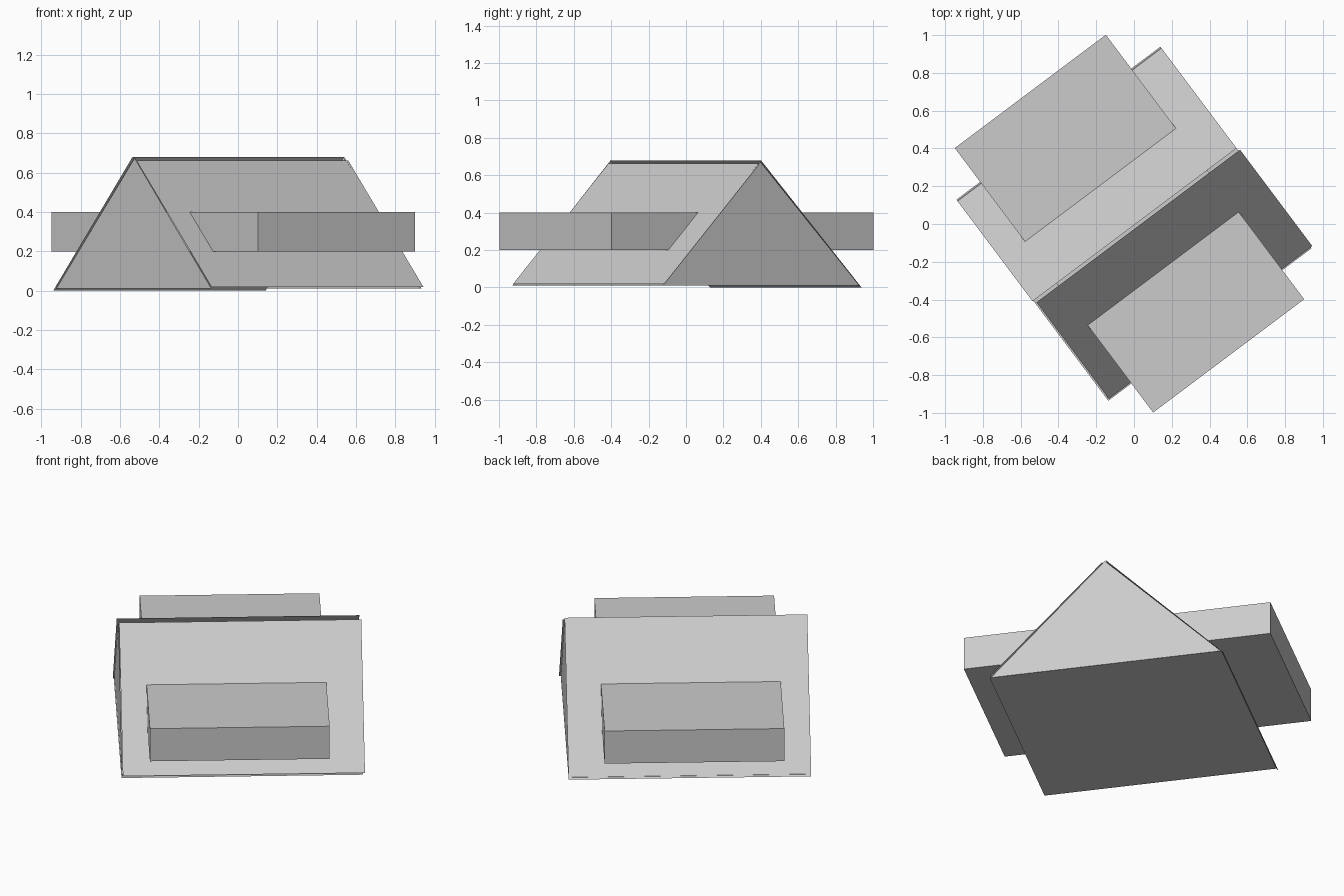
import bpy, math
from mathutils import Vector

if "Cube" in bpy.data.objects:
    bpy.data.objects.remove(bpy.data.objects["Cube"])

TURN = math.atan2(0.6, 0.8)  # whole model is turned about z
CENTRE = Vector((0, 0, 0.25))


def panel(name, pts):
    """Single thin flat sheet, facing away from the middle of the tent."""
    pts = [Vector(p) for p in pts]
    normal = (pts[1] - pts[0]).cross(pts[2] - pts[0])
    mid = sum(pts, Vector()) / len(pts)
    if normal.dot(mid - CENTRE) < 0:
        pts.reverse()
    mesh = bpy.data.meshes.new(name)
    mesh.from_pydata(pts, [], [list(range(len(pts)))])
    ob = bpy.data.objects.new(name, mesh)
    ob.rotation_euler.z = TURN
    bpy.context.collection.objects.link(ob)
    return ob


def slope(name, u0, u1, top, bottom):
    return panel(name, [(u0, *bottom), (u1, *bottom), (u1, *top), (u0, *top)])


# Sloping sides: the rear one reaches the ridge and the ground, the front one stops short
slope("rear_slope", -0.675, 0.675, (-0.005, 0.68), (0.667, 0.0))
slope("front_slope", -0.662, 0.685, (-0.022, 0.662), (-0.66, 0.018))

# Floor
panel("floor", [(-0.67, -0.667, 0.01), (0.675, -0.667, 0.01),
                (0.675, 0.66, 0.01), (-0.67, 0.66, 0.01)])

# Triangular ends
for name, u in (("left_end", -0.665), ("right_end", 0.672)):
    panel(name, [(u, -0.66, 0.012), (u, 0.652, 0.012), (u, -0.01, 0.675)])

# Flat bar passing through both slopes
u, v = -0.018, 0.016
bpy.ops.mesh.primitive_cube_add(size=1, rotation=(0, 0, TURN), location=(
    u * 0.8 - v * 0.6, u * 0.6 + v * 0.8, 0.3))
bar = bpy.context.object
bar.name = "cross_bar"
bar.scale = (1.0, 1.75, 0.2)
